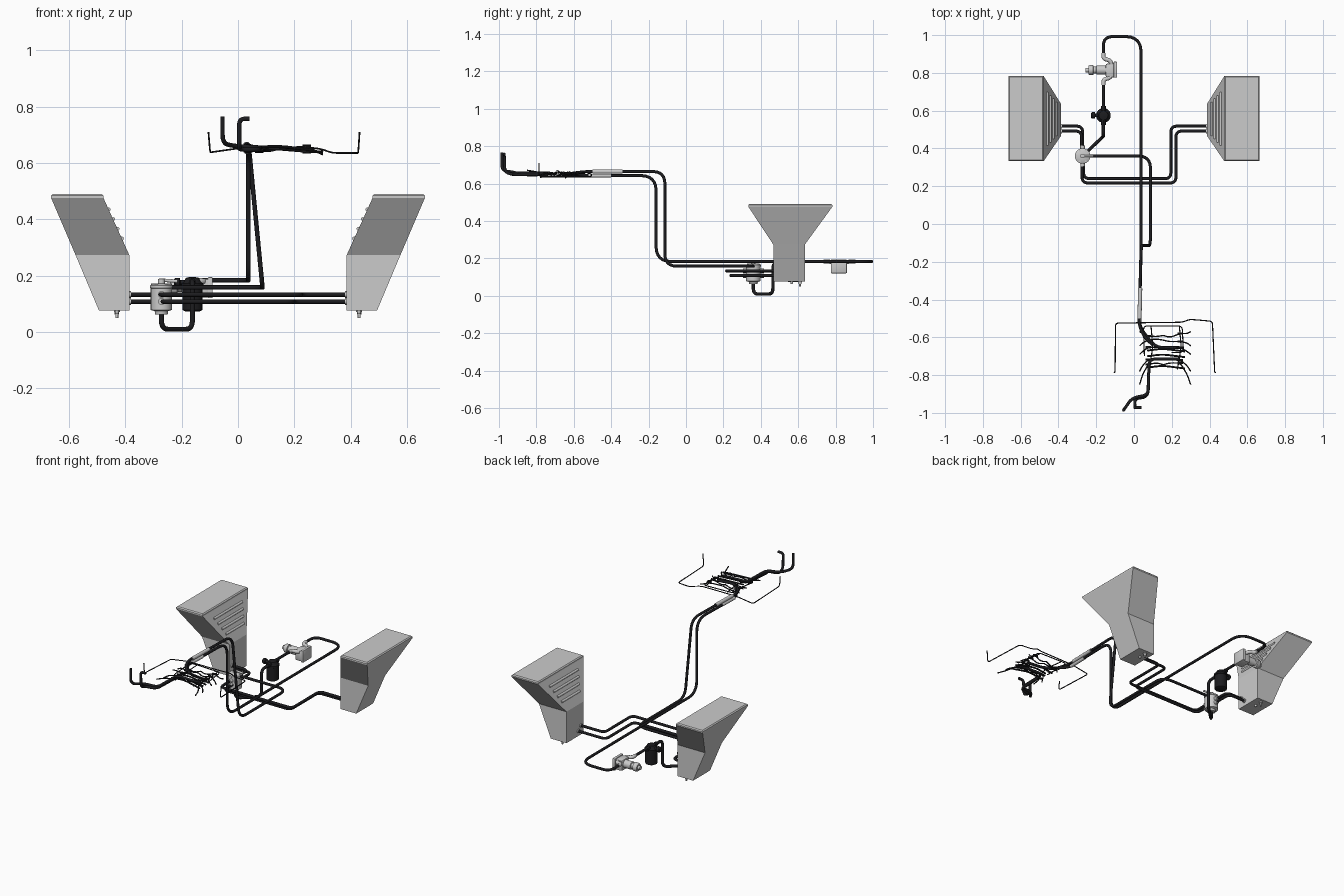
import bpy, bmesh, math, random
from mathutils import Vector

if "Cube" in bpy.data.objects:
    bpy.data.objects.remove(bpy.data.objects["Cube"])

random.seed(4)
black = bpy.data.materials.new("black_rubber")
black.diffuse_color = (0.012, 0.012, 0.014, 1)
black.use_nodes = True
black.node_tree.nodes["Principled BSDF"].inputs["Base Color"].default_value = black.diffuse_color


def add_mesh(name, bm, mat=None, smooth=True):
    bmesh.ops.recalc_face_normals(bm, faces=bm.faces)
    me = bpy.data.meshes.new(name)
    bm.to_mesh(me)
    bm.free()
    ob = bpy.data.objects.new(name, me)
    bpy.context.collection.objects.link(ob)
    if mat:
        me.materials.append(mat)
    if smooth:
        bpy.context.view_layer.objects.active = ob
        bpy.ops.object.select_all(action='DESELECT')
        ob.select_set(True)
        bpy.ops.object.shade_smooth_by_angle(angle=math.radians(35))
    return ob


def loft(name, rings, mat=None, smooth=True):
    bm = bmesh.new()
    vs = [[bm.verts.new(p) for p in r] for r in rings]
    n = len(rings[0])
    for a, b in zip(vs, vs[1:]):
        for i in range(n):
            bm.faces.new((a[i], a[(i + 1) % n], b[(i + 1) % n], b[i]))
    bm.faces.new(vs[0])
    bm.faces.new(vs[-1])
    return add_mesh(name, bm, mat, smooth)


def lathe(name, center, profile, axis='Z', mat=None, n=24):
    """profile: (radius, distance along axis) pairs."""
    rings = []
    for r, h in profile:
        ring = []
        for i in range(n):
            a = 2 * math.pi * i / n
            c, s = r * math.cos(a), r * math.sin(a)
            ring.append(Vector(center) + Vector({'X': (h, c, s), 'Y': (c, h, s), 'Z': (c, s, h)}[axis]))
        rings.append(ring)
    return loft(name, rings, mat)


def box(name, lo, hi, bevel=0.006, mat=None):
    lo, hi = Vector(lo), Vector(hi)
    bm = bmesh.new()
    bmesh.ops.create_cube(bm, size=1)
    for v in bm.verts:
        v.co = Vector([(lo[i] + hi[i]) / 2 + v.co[i] * (hi[i] - lo[i]) for i in range(3)])
    bmesh.ops.bevel(bm, geom=bm.edges[:], offset=bevel, segments=2, affect='EDGES', profile=0.5)
    return add_mesh(name, bm, mat)


def pipe(name, pts, r=0.008, fillet=0.03, mat=black, res=4):
    """Tube along a path with rounded corners."""
    P = [Vector(p) for p in pts]
    path = [P[0]]
    for a, b, c in zip(P, P[1:], P[2:]):
        d = min(fillet, (a - b).length * 0.48, (c - b).length * 0.48)
        s, e = b + (a - b).normalized() * d, b + (c - b).normalized() * d
        for i in range(7):
            t = i / 6
            path.append(s * (1 - t) ** 2 + b * (2 * t * (1 - t) * 0.9 + 0) + e * t ** 2
                        + (s + e) * (0.05 * 2 * t * (1 - t)))
    path.append(P[-1])
    cu = bpy.data.curves.new(name, 'CURVE')
    cu.dimensions = '3D'
    cu.bevel_depth, cu.bevel_resolution, cu.use_fill_caps = r, res, True
    sp = cu.splines.new('POLY')
    sp.points.add(len(path) - 1)
    for q, p in zip(sp.points, path):
        q.co = (*p, 1)
    tmp = bpy.data.objects.new(name + "_path", cu)
    bpy.context.collection.objects.link(tmp)
    bpy.context.view_layer.update()
    me = bpy.data.meshes.new_from_object(tmp.evaluated_get(bpy.context.evaluated_depsgraph_get()))
    bpy.data.objects.remove(tmp)
    bm = bmesh.new()
    bm.from_mesh(me)
    bpy.data.meshes.remove(me)
    return add_mesh(name, bm, mat)


# Fuel tanks with ribs on the inner slope and bottom drains
for s, side in ((-1, "left"), (1, "right")):
    def ring(xo, xi, y0, y1, z):
        return [(s * xo, y0, z), (s * xi, y0, z), (s * xi, y1, z), (s * xo, y1, z)]
    loft(side + "_tank", [ring(.494, .386, .467, .635, .076), ring(.577, .386, .467, .635, .273),
                          ring(.664, .478, .333, .783, .476), ring(.664, .478, .333, .783, .484),
                          ring(.658, .484, .339, .777, .490)], smooth=False)
    for i, t in enumerate((.2, .37, .54, .71)):
        x, z = .478 - .092 * t, .476 - .203 * t
        h = (.225 - .141 * t) * .72
        pipe(f"{side}_tank_rib_{i}", [(s * x, .557 - h, z), (s * x, .557 + h, z)], .007, mat=None)
    lathe(side + "_tank_drain", (s * .43, .61, 0),
          [(.005, .05), (.005, .062), (.008, .062), (.008, .07), (.011, .07), (.011, .078)], n=12)
    lathe(side + "_tank_vent", (s * .43, .565, 0), [(.005, .064), (.007, .07), (.007, .078)], n=12)
    for y, z in ((.518, .108), (.492, .133)):
        lathe(side + "_tank_outlet", (s * .386, y, z), [(.012, -.006), (.012, .006)], 'X', n=12)

# Selector valve
V = (-.272, .36, 0)
lathe("selector_valve", V, [(.022, .062), (.024, .074), (.038, .078), (.038, .155), (.041, .157),
                            (.041, .165), (.03, .171), (.012, .172), (.012, .188), (.006, .19)])
pipe("selector_lever", [(-.272, .36, .184), (-.215, .36, .180)], .006, mat=None)
for i in range(6):
    a = i * math.pi / 3
    lathe("valve_screw", (-.272 + .032 * math.cos(a), .36 + .032 * math.sin(a), 0), [(.005, .165), (.005, .172)], n=8)
for y in (.318, .402):
    for z in (.108, .133):
        lathe("valve_port", (-.272, y, z), [(.012, -.014), (.012, .014)], 'Y', n=12)

# Lines between tanks and valve
pipe("left_feed_line", [(-.386, .518, .108), (-.272, .518, .108), (-.272, .38, .108)])
pipe("left_return_line", [(-.386, .492, .133), (-.277, .492, .133), (-.277, .38, .133)])
pipe("right_feed_line", [(.386, .518, .108), (.195, .518, .108), (.195, .24, .108), (-.267, .24, .108), (-.267, .34, .108)])
pipe("right_return_line", [(.386, .492, .133), (.222, .492, .133), (.222, .217, .133), (-.275, .217, .133), (-.275, .34, .133)])

# Filter and the line under the valve
pipe("valve_to_filter_line", [(-.272, .36, .075), (-.272, .36, .0095), (-.162, .465, .0095),
                              (-.162, .465, .178), (-.162, .56, .178)], .009)
lathe("fuel_filter", (-.162, .575, 0), [(.026, .073), (.035, .078), (.035, .16), (.039, .162), (.039, .172),
                                       (.03, .178), (.024, .192), (.01, .195)], mat=black)
lathe("filter_drain_knob", (-.162, .575, .175), [(.013, -.065), (.017, -.06), (.017, -.045), (.009, -.043), (.009, -.01)], 'X', black, 12)
lathe("filter_fittings", (-.162, .575, .178), [(.013, -.05), (.013, .05)], 'Y', black, 8)

# Fuel pump
pipe("filter_to_pump_line", [(-.162, .6, .183), (-.162, .745, .183)])
pipe("pump_inlet_elbow", [(-.162, .735, .183), (-.162, .765, .183), (-.122, .775, .18), (-.118, .81, .175)], .011, mat=None)
pipe("pump_outlet_elbow", [(-.162, .905, .183), (-.162, .875, .183), (-.122, .865, .18), (-.118, .83, .175)], .011, mat=None)
box("pump_body", (-.15, .775, .122), (-.098, .85, .19), .01)
box("pump_end_plate", (-.108, .775, .12), (-.09, .86, .195), .004)
lathe("pump_motor", (-.15, .815, .16), [(.012, -.106), (.012, -.092), (.022, -.092), (.026, -.086), (.026, -.066),
                                       (.018, -.064), (.018, -.05), (.024, -.048), (.024, .01)], 'X')

# Long lines running forward and up to the engine
pipe("main_feed_line", [(-.162, .9, .183), (-.162, .992, .183), (.037, .992, .183), (.037, -.16, .183), (.037, -.16, .642),
                        (.028, -.54, .642), (.07, -.60, .65), (.12, -.655, .655), (.24, -.655, .645)], .008, .075)
pipe("main_return_line", [(-.272, .36, .158), (.087, .36, .158), (.087, -.113, .158), (.038, -.113, .664),
                          (.026, -.54, .664), (.06, -.605, .655), (.1, -.64, .65)], .008, .06)
pipe("line_sleeve", [(.033, -.34, .664), (.029, -.5, .664)], .011, mat=None)
pipe("line_sleeve_lower", [(.032, -.40, .642), (.029, -.52, .642)], .010, mat=None)

# Engine lines and the two upright vents at the front
pipe("rear_engine_hose", [(.24, -.715, .65), (.08, -.715, .655), (.075, -.905, .655), (-.01, -.92, .66),
                          (-.055, -.985, .67), (-.055, -.985, .766)], .008)
pipe("vent_hose", [(.08, -.74, .648), (.073, -.915, .648), (.003, -.925, .648), (.005, -.968, .66),
                   (.005, -.972, .757), (.04, -.972, .757)], .008)

# Thin harness reaching around the engine
pipe("outer_wire", [(-.105, -.785, .71), (-.1, -.785, .65), (-.098, -.525, .638), (.02, -.523, .655), (.255, -.52, .655),
                    (.295, -.505, .65), (.335, -.508, .636), (.415, -.515, .636), (.427, -.785, .636), (.432, -.785, .71)],
     .003, .015, res=2)
pipe("frame_wire", [(.055, -.70, .655), (.05, -.54, .66), (.255, -.54, .655), (.262, -.68, .645), (.2, -.68, .65)],
     .003, .02, res=2)
for x in (.09, .24):
    pipe("cross_wire", [(x, -.54, .655), (x + .01, -.65, .66), (x - .01, -.77, .65)], .003, res=2)

# Cylinder lines fanning out to both sides of the engine
for i, (y0, y1) in enumerate(((-.59, -.57), (-.615, -.645), (-.66, -.69), (-.72, -.78), (-.745, -.85))):
    for x0, x1, z1 in ((.12, .03, .662), (.19, .30, .640)):
        j = [random.uniform(-.012, .012) for _ in range(4)]
        xm = (x0 + x1) / 2
        pipe("cylinder_line", [(.155, y0, .655), (x0, y0 + j[0], .652 + j[1]), (xm, y0 + j[2], .65 + j[3]),
                               ((xm + x1 * 2) / 3, (y0 + y1) / 2, z1), (x1, y1, z1 + j[1])], .0035, .02, res=2)
        lathe("line_joint", (xm, y0 + j[2], .65 + j[3]), [(.006, -.015), (.006, .015)], 'X', black, 8)
for y in (-.67, -.70, -.76):
    pipe("injector_rail", [(.07, y, .657), (.15, y + .01, .66), (.27, y - .005, .645)], .005, res=2)
